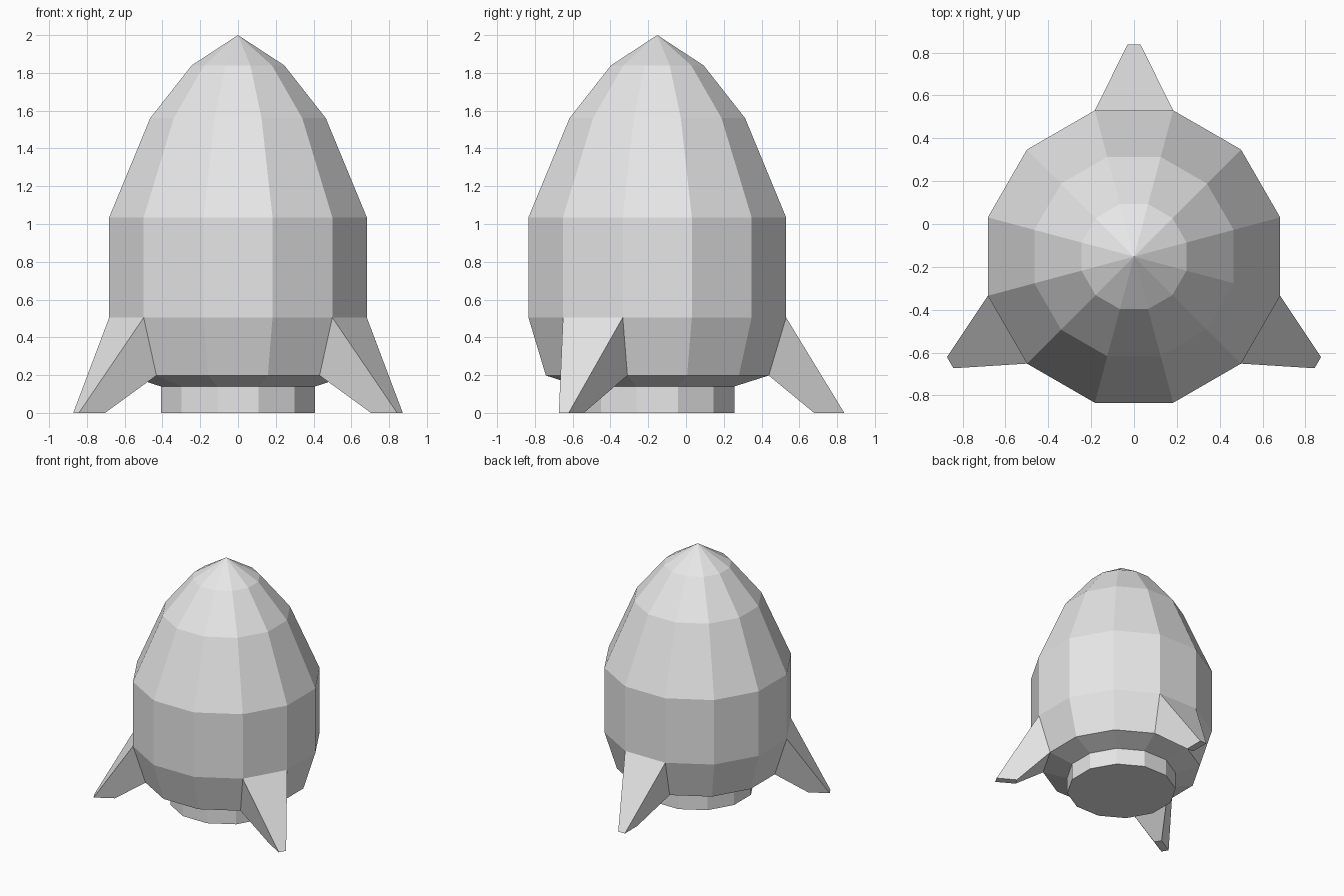
import bpy
import bmesh
from math import radians, cos, sin, tan
from mathutils import Matrix, Vector

cube = bpy.data.objects.get("Cube")
if cube:
    bpy.data.objects.remove(cube, do_unlink=True)

SIDES = 12
HALF = radians(180 / SIDES)
AXIS = Vector((0, -0.152, 0))   # the hull axis sits forward of the centre

grey = bpy.data.materials.new("light grey")
grey.use_nodes = True
grey.diffuse_color = (0.8, 0.8, 0.8, 1)
grey.node_tree.nodes["Principled BSDF"].inputs["Base Color"].default_value = (0.8, 0.8, 0.8, 1)


def finish(name, bm):
    bmesh.ops.recalc_face_normals(bm, faces=bm.faces)
    mesh = bpy.data.meshes.new(name)
    bm.to_mesh(mesh)
    bm.free()
    mesh.materials.append(grey)
    obj = bpy.data.objects.new(name, mesh)
    obj.location = AXIS
    bpy.context.collection.objects.link(obj)
    return obj


def ring(bm, apothem, z):
    r = apothem / cos(HALF)
    angles = [HALF * (2 * i + 1) for i in range(SIDES)]
    return [bm.verts.new((r * cos(a), r * sin(a), z)) for a in angles]


def lathe(bm, profile):
    """Skin a stack of faceted rings given as (flat radius, height)."""
    rings = [ring(bm, a, z) for a, z in profile]
    for low, high in zip(rings, rings[1:]):
        for i in range(SIDES):
            j = (i + 1) % SIDES
            bm.faces.new((low[i], low[j], high[j], high[i]))
    return rings


# Hull with engine nozzle below and pointed nose above
bm = bmesh.new()
rings = lathe(bm, [(0.408, 0), (0.408, 0.14), (0.59, 0.198), (0.682, 0.505),
                   (0.682, 1.035), (0.465, 1.56), (0.245, 1.84)])
bm.faces.new(rings[0])
tip = bm.verts.new((0, 0, 2))
top = rings[-1]
for i in range(SIDES):
    bm.faces.new((top[i], top[(i + 1) % SIDES], tip))
finish("rocket_hull", bm)


# Fins taper from one lower hull panel down to a narrow foot
def fin(name, angle):
    bm = bmesh.new()
    turn = Matrix.Rotation(radians(angle), 4, "Z")

    def quad(inner, outer):
        corners = [(r, s * w, z) for (r, w, z), s in
                   ((inner, -1), (inner, 1), (outer, 1), (outer, -1))]
        return [bm.verts.new(turn @ Vector(c)) for c in corners]

    root = quad((0.59, 0.59 * tan(HALF), 0.198), (0.682, 0.682 * tan(HALF), 0.505))
    foot = quad((0.83, 0.03, 0), (0.99, 0.03, 0))
    bm.faces.new(foot)
    bm.faces.new(root)
    for i in range(4):
        j = (i + 1) % 4
        bm.faces.new((root[i], root[j], foot[j], foot[i]))
    finish(name, bm)


for name, angle in (("back_fin", 90), ("right_fin", 210), ("left_fin", 330)):
    fin(name, angle)
